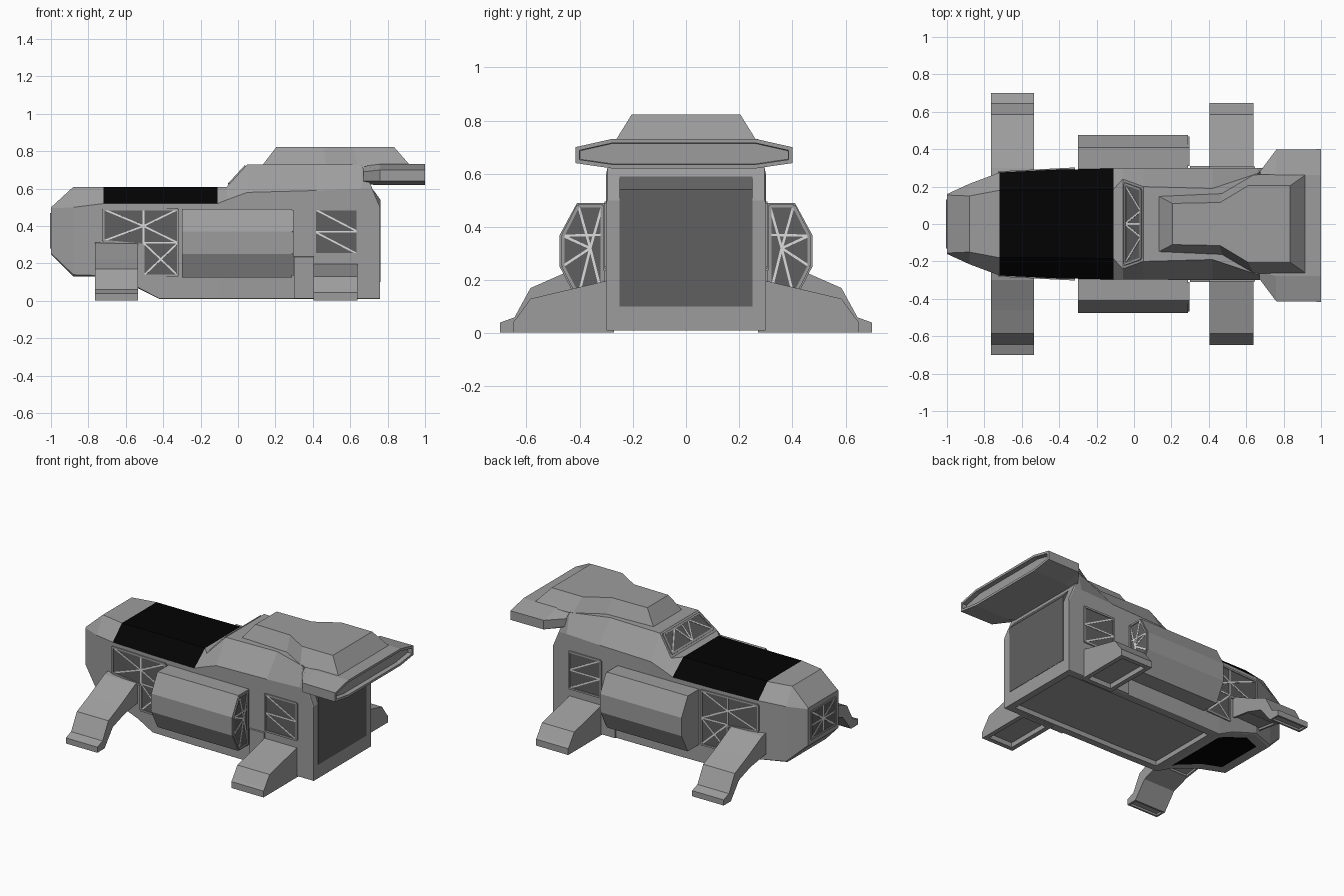
import bpy, bmesh
from mathutils import Vector as V

if "Cube" in bpy.data.objects:
    bpy.data.objects.remove(bpy.data.objects["Cube"])


def material(name, c):
    m = bpy.data.materials.new(name)
    m.diffuse_color = (c, c, c, 1)
    m.use_nodes = True
    m.node_tree.nodes["Principled BSDF"].inputs["Base Color"].default_value = m.diffuse_color
    return m


GREY = material("hull grey", 0.335)
DARK = material("dark grey", 0.115)
BLACK = material("black panel", 0.0008)
LIGHT = material("light strut grey", 0.72)
MATS = [GREY, DARK, BLACK, LIGHT]


def finish(name, bm, mirror=False):
    """Turn a bmesh into an object, optionally with a copy mirrored across y."""
    if mirror:
        geo = bmesh.ops.duplicate(bm, geom=bm.verts[:] + bm.edges[:] + bm.faces[:])["geom"]
        for g in geo:
            if isinstance(g, bmesh.types.BMVert):
                g.co.y = -g.co.y
    bmesh.ops.recalc_face_normals(bm, faces=bm.faces[:])
    me = bpy.data.meshes.new(name)
    bm.to_mesh(me)
    bm.free()
    for m in MATS:
        me.materials.append(m)
    ob = bpy.data.objects.new(name, me)
    bpy.context.collection.objects.link(ob)
    return ob


def loft(bm, rings, mat=0):
    """Skin a list of equal-length rings and cap both ends."""
    rows = [[bm.verts.new(p) for p in r] for r in rings]
    n = len(rows[0])
    faces = [bm.faces.new(rows[0]), bm.faces.new(rows[-1][::-1])]
    for a, b in zip(rows, rows[1:]):
        for i in range(n):
            j = (i + 1) % n
            faces.append(bm.faces.new((a[i], a[j], b[j], b[i])))
    for f in faces:
        f.material_index = mat
    bmesh.ops.recalc_face_normals(bm, faces=faces)
    return faces


def recess(bm, faces, rim, depth, mat=0):
    """Flat rim around a face region, then a straight step inwards."""
    bmesh.ops.inset_region(bm, faces=faces, thickness=rim, use_even_offset=True)
    if depth:
        bmesh.ops.inset_region(bm, faces=faces, thickness=0.002, depth=-depth, use_even_offset=True)
    for f in faces:
        f.material_index = mat


def section(x, half, dy=0.0):
    """Symmetric ring at x from (y, z) points of one side, bottom to top."""
    return [(x, y + dy, z) for y, z in half] + [(x, -y + dy, z) for y, z in reversed(half)]


def prism_x(name, profile, x0, x1, hollow=None):
    """Mirrored pair of extruded profiles; hollow = (rim, depth) under the base."""
    bm = bmesh.new()
    faces = loft(bm, [[(x, y, z) for y, z in profile] for x in (x0, x1)])
    bm.normal_update()
    if hollow:
        recess(bm, [f for f in faces if f.normal.z < -0.95], *hollow)
    return finish(name, bm, True)


def window(name, o, u, v, n, poly, struts, mirror=False, width=0.009):
    """Glass plate with raised frame and struts, laid out in (u, v) on a plane."""
    o, u, v, n = V(o), V(u).normalized(), V(v).normalized(), V(n).normalized()
    bm = bmesh.new()

    def at(p):
        return o + u * p[0] + v * p[1]

    def bar(a, b, w, h, mat):
        a, b = at(a), at(b)
        d = (b - a).normalized()
        s = d.cross(n) * w / 2
        quad = [a + s, b + s, b - s, a - s]
        loft(bm, [[p - n * 0.003 for p in quad], [p + n * h for p in quad]], mat)

    loft(bm, [[at(p) - n * 0.003 for p in poly], [at(p) + n * 0.002 for p in poly]], 1)
    for a, b in struts:
        bar(a, b, width, 0.004, 3)
    for a, b in zip(poly, poly[1:] + poly[:1]):
        bar(a, b, 0.012, 0.007, 0)
    return finish(name, bm, mirror)


# Hull: cross-sections along x, (bottom, lower side, shoulder, roof)
stations = [
    (-1.00, [(.155, .25), (.16, .255), (.16, .495), (.155, .50)]),
    (-0.88, [(.20, .13), (.215, .14), (.215, .50), (.15, .61)]),
    (-0.72, [(.265, .13), (.275, .135), (.275, .52), (.18, .61)]),
    (-0.53, [(.275, .065), (.2845, .07), (.2845, .52), (.18, .61)]),
    (-0.42, [(.285, .01), (.29, .012), (.29, .52), (.18, .61)]),
    (-0.11, [(.294, .01), (.297, .012), (.297, .52), (.185, .61)]),
    (-0.06, [(.294, .01), (.297, .012), (.297, .54), (.24, .61)]),
    (0.05, [(.294, .01), (.297, .012), (.297, .58), (.20, .73)]),
    (0.42, [(.297, .01), (.30, .012), (.30, .59), (.19, .73)]),
    (0.66, [(.297, .01), (.30, .012), (.30, .60), (.27, .73)]),
    (0.71, [(.297, .01), (.30, .012), (.30, .60), (.296, .62)]),
    (0.76, [(.297, .01), (.30, .012), (.30, .49), (.296, .50)]),
]
bm = bmesh.new()
faces = loft(bm, [section(x, h) for x, h in stations])
bm.normal_update()
belly, chin = [], []
for f in faces:
    c = f.calc_center_median()
    if -0.71 < c.x < -0.11 and c.z > 0.54:
        f.material_index = 2              # black roof panel
    elif f.normal.z < -0.8 and abs(c.y) < 0.01:
        if -0.86 < c.x < -0.42:
            chin.append(f)
        elif c.x > -0.42:
            belly.append(f)
recess(bm, belly, 0.045, 0.03)
recess(bm, chin, 0.06, 0, 2)              # black chin panel
finish("hull", bm)

# Rear door on the back wall, with the short sloped strip above it
bm = bmesh.new()
loft(bm, [[(x, y, z) for y, z in [(-.25, .10), (.25, .10), (.25, .54), (-.25, .54)]] for x in (.70, .762)], 1)
loft(bm, [[(.762 + d, y, .54) for y in (-.25, .25)] + [(.726 + d, y, .59) for y in (.25, -.25)]
          for d in (-.03, 0)], 1)
finish("rear_door", bm)

# Tail wing with a recessed back end
bm = bmesh.new()
wing = [(0.67, [(.25, .622), (.285, .64), (.285, .69), (.25, .72)]),
        (0.76, [(.27, .62), (.405, .64), (.405, .70), (.27, .731)]),
        (1.00, [(.27, .62), (.408, .64), (.408, .70), (.27, .731)])]
faces = loft(bm, [section(x, h, -0.008) for x, h in wing])
recess(bm, [faces[1]], 0.015, 0.03)
finish("tail_wing", bm)


# Roof hump, narrow at the front and flared at the back
def outline(pts, z):
    return [(x, y, z) for x, y in pts] + [(x, -y, z) for x, y in reversed(pts)]


bm = bmesh.new()
loft(bm, [outline([(.13, .15), (.47, .165), (.64, .265), (.92, .265)], .725),
          outline([(.205, .11), (.46, .115), (.61, .205), (.835, .205)], .822)])
finish("roof_hump", bm)

# Side pods
pod = [(.27, .49), (.41, .49), (.475, .37), (.475, .25), (.41, .125), (.27, .125)]
prism_x("side_pods", pod, -0.30, 0.29)

# Landing legs
front_leg = [(.22, .32), (.30, .305), (.46, .225), (.585, .17), (.645, .06), (.70, .04),
             (.70, .003), (.625, .003), (.54, .11), (.42, .15), (.22, .18)]
prism_x("front_legs", front_leg, -0.765, -0.535, (.012, .012))
rear_leg = [(.27, .205), (.31, .195), (.585, .13), (.635, .06), (.648, .045), (.648, .003), (.27, .003)]
prism_x("rear_legs", rear_leg, 0.405, 0.64, (.03, .03))
prism_x("leg_side_plates", [(.28, .24), (.309, .235), (.309, .012), (.28, .012)], 0.30, 0.405)

# Front side windows, following the slightly slanted wall
window("front_side_windows", (-.72, -.275, 0), (1, -.05, 0), (0, 0, 1), (-.05, -1, 0),
       [(0, .49), (.40, .49), (.40, .135), (.215, .135), (.215, .30), (0, .32)],
       [((.215, .49), (.215, .135)), ((0, .49), (.215, .40)),
        ((0, .32), (.215, .40)), ((.215, .40), (.40, .49)), ((.215, .40), (.40, .31)),
        ((.215, .31), (.40, .31)), ((.215, .135), (.40, .31)), ((.215, .31), (.40, .135))], True)

# Rear side windows
window("rear_side_windows", (.41, -.30, .25), (1, 0, 0), (0, 0, 1), (0, -1, 0),
       [(0, 0), (.23, 0), (.23, .24), (0, .24)],
       [((0, .12), (.23, .12)), ((0, .24), (.23, .12)), ((0, .12), (.23, 0))], True)

# Windows on the back ends of the pods
hub = (.36, .32)
pod_poly = [(.315, .48), (.405, .48), (.463, .367), (.463, .253), (.405, .14), (.315, .14)]
window("pod_windows", (.29, 0, 0), (0, 1, 0), (0, 0, 1), (1, 0, 0), pod_poly,
       [(hub, p) for p in pod_poly] + [((.315, .37), (.463, .367))], True)

# Cabin windshield on the slope above the black panel
window("windshield", (-.06, 0, .61), (0, 1, 0), (.11, 0, .12), (-.12, 0, .11),
       [(-.215, .02), (.215, .02), (.185, .145), (-.185, .145)],
       [((-.21, .02), (-.07, .145)), ((-.07, .145), (0, .02)), ((0, .02), (.07, .145)),
        ((.07, .145), (.21, .02)), ((0, .02), (0, .145))])

# Nose window
window("nose_window", (-.9985, 0, 0), (0, 1, 0), (0, 0, 1), (-1, 0, 0),
       [(-.125, .285), (.125, .285), (.125, .465), (-.125, .465)],
       [((-.125, .375), (.125, .375)), ((0, .285), (0, .465)), ((-.125, .465), (0, .375)),
        ((0, .375), (.125, .465)), ((-.125, .285), (0, .375)), ((0, .375), (.125, .285))])
